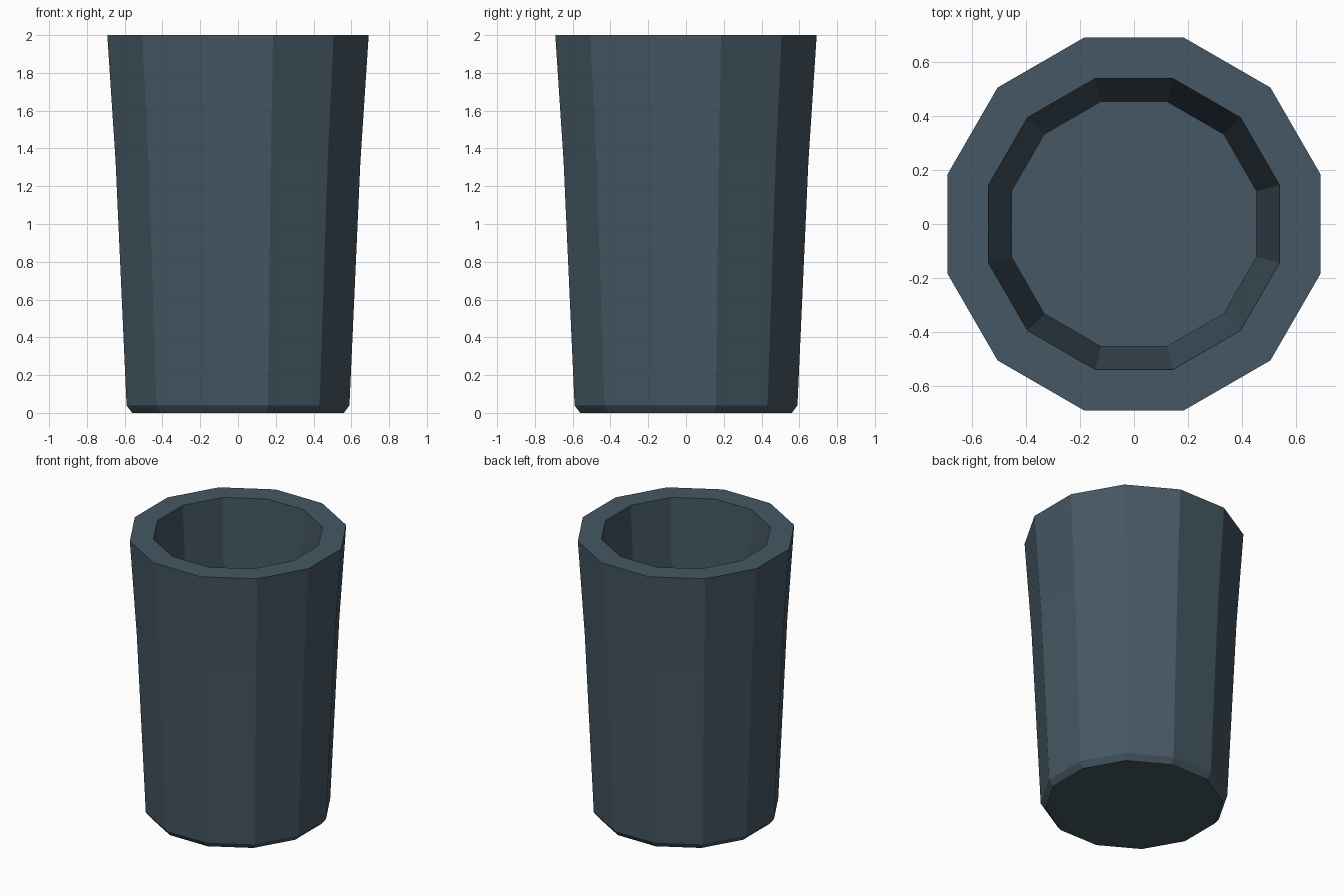
import bpy, bmesh, math

if "Cube" in bpy.data.objects:
    bpy.data.objects.remove(bpy.data.objects["Cube"])

SIDES = 12
# Profile of (flat-to-centre distance, height): outside upward, then inside downward
PROFILE = [(0.56, 0.0), (0.59, 0.04), (0.648, 1.33), (0.692, 2.0),
           (0.54, 2.0), (0.508, 1.33), (0.455, 0.15)]


def ring(bm, apothem, z):
    r = apothem / math.cos(math.pi / SIDES)
    angles = [2 * math.pi * (i + 0.5) / SIDES for i in range(SIDES)]
    return [bm.verts.new((r * math.cos(a), r * math.sin(a), z)) for a in angles]


# Faceted tumbler: skin the rings, then cap the underside and inner floor
bm = bmesh.new()
rings = [ring(bm, a, z) for a, z in PROFILE]
for lo, hi in zip(rings, rings[1:]):
    for i in range(SIDES):
        j = (i + 1) % SIDES
        bm.faces.new((lo[i], lo[j], hi[j], hi[i]))
bm.faces.new(rings[0][::-1])
bm.faces.new(rings[-1])
bmesh.ops.recalc_face_normals(bm, faces=bm.faces)

mesh = bpy.data.meshes.new("cup")
bm.to_mesh(mesh)
bm.free()
cup = bpy.data.objects.new("cup", mesh)
bpy.context.collection.objects.link(cup)

# Dark slate colour
mat = bpy.data.materials.new("slate")
mat.diffuse_color = (0.06, 0.095, 0.125, 1)
mat.use_nodes = True
mat.node_tree.nodes["Principled BSDF"].inputs["Base Color"].default_value = mat.diffuse_color
mesh.materials.append(mat)
